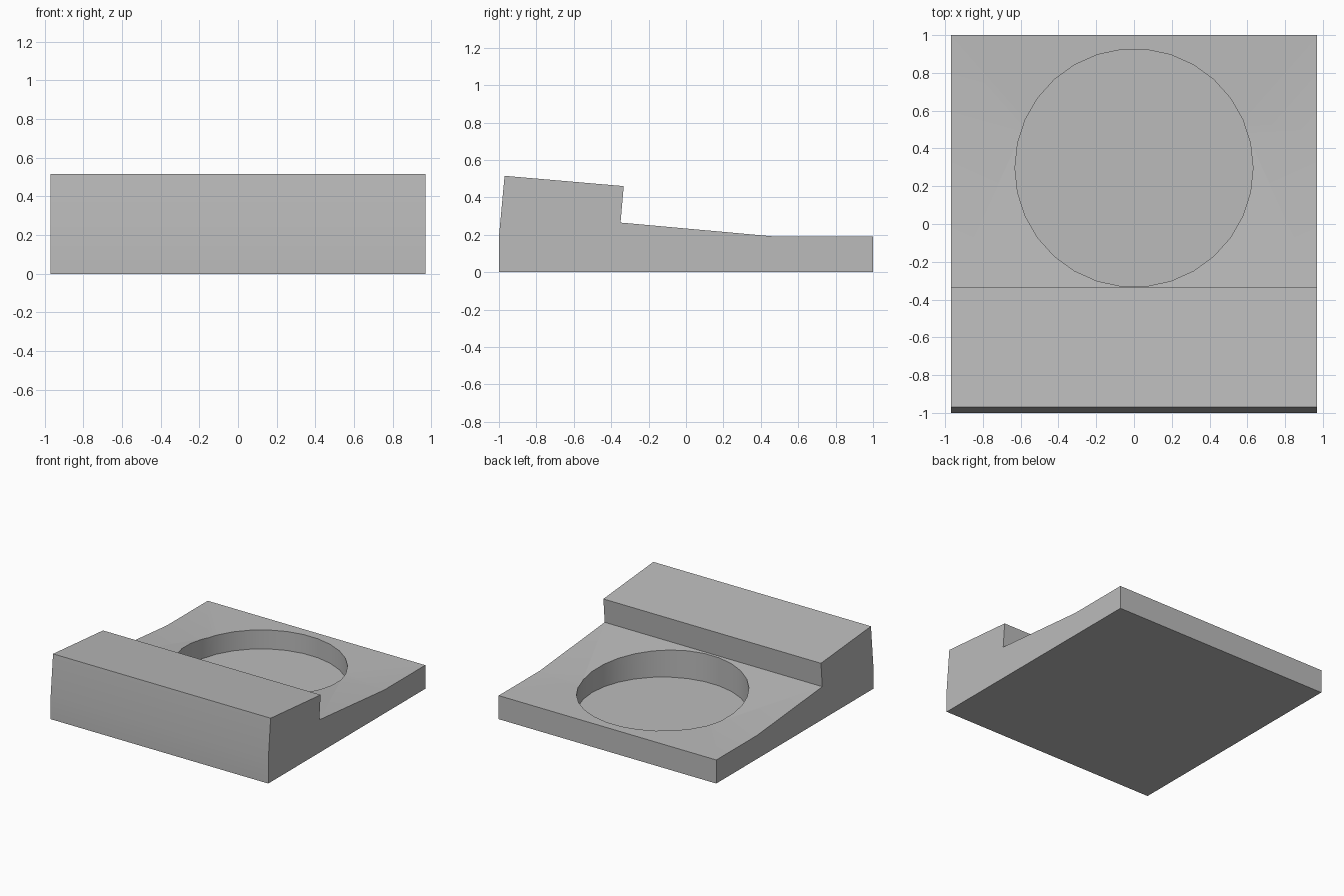
import bpy, bmesh, math
from mathutils import Matrix, Vector

cube = bpy.data.objects.get("Cube")
if cube:
    bpy.data.objects.remove(cube, do_unlink=True)

HALF_WIDTH = 0.97

# Single grey finish
grey = bpy.data.materials.new("plain_grey")
grey.use_nodes = True
colour = (0.5, 0.5, 0.5, 1)
grey.diffuse_color = colour
grey.node_tree.nodes["Principled BSDF"].inputs["Base Color"].default_value = colour


def make_object(name, bm):
    bmesh.ops.recalc_face_normals(bm, faces=bm.faces)
    mesh = bpy.data.meshes.new(name)
    bm.to_mesh(mesh)
    bm.free()
    mesh.materials.append(grey)
    obj = bpy.data.objects.new(name, mesh)
    bpy.context.collection.objects.link(obj)
    return obj


# Stepped base: side profile (y, z) extruded across the width
profile = [(-1, 0), (1, 0), (1, 0.19), (0.48, 0.19),
           (-0.35, 0.265), (-0.333, 0.46), (-0.97, 0.515), (-1, 0.19)]
bm = bmesh.new()
side = bm.faces.new([bm.verts.new((-HALF_WIDTH, y, z)) for y, z in profile])
extruded = bmesh.ops.extrude_face_region(bm, geom=[side])["geom"]
bmesh.ops.translate(bm, vec=Vector((2 * HALF_WIDTH, 0, 0)),
                    verts=[v for v in extruded if isinstance(v, bmesh.types.BMVert)])
base = make_object("stepped_base", bm)

# Round recess cutter with a level floor
floor, top = 0.037, 0.6
bm = bmesh.new()
bmesh.ops.create_cone(
    bm, cap_ends=True, segments=30, radius1=0.63, radius2=0.63, depth=top - floor,
    matrix=Matrix.Translation((0, 0.297, (top + floor) / 2)) @ Matrix.Rotation(math.pi / 2, 4, "Z"))
cutter = make_object("recess_cutter", bm)
cutter.hide_render = True

cut = base.modifiers.new("round_recess", "BOOLEAN")
cut.operation = "DIFFERENCE"
cut.solver = "EXACT"
cut.object = cutter

# Apply the cut and smooth the shallow bends
bpy.ops.object.select_all(action="DESELECT")
base.select_set(True)
bpy.context.view_layer.objects.active = base
bpy.ops.object.modifier_apply(modifier=cut.name)
bpy.data.objects.remove(cutter, do_unlink=True)
bpy.ops.object.shade_smooth_by_angle(angle=math.radians(30))
